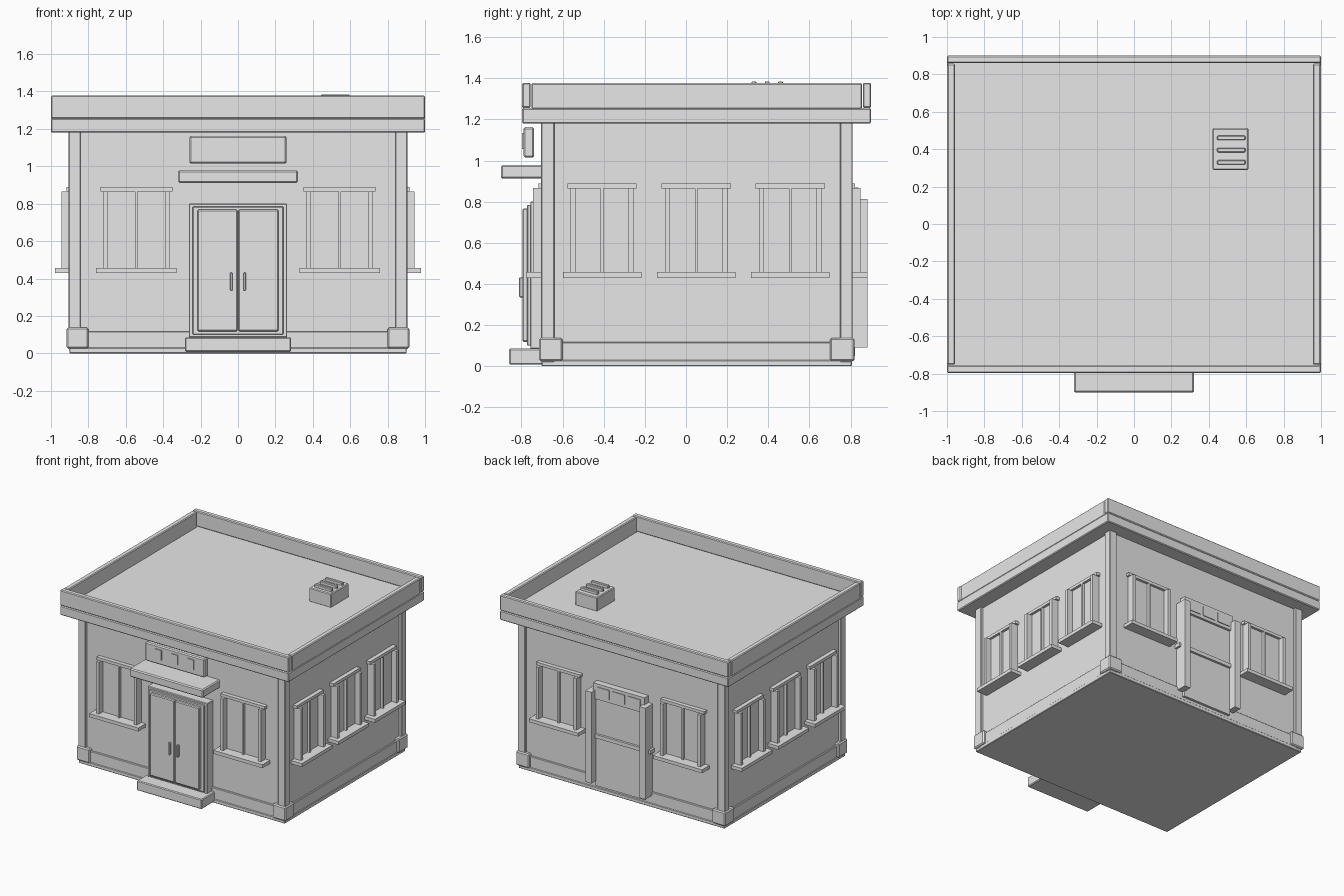
import bpy

# Remove the default cube only
old = bpy.data.objects.get("Cube")
if old:
    bpy.data.objects.remove(old, do_unlink=True)

GREY = (0.8, 0.8, 0.8, 1.0)
grey = bpy.data.materials.new("plain grey")
grey.use_nodes = True
grey.diffuse_color = GREY
grey.node_tree.nodes["Principled BSDF"].inputs["Base Color"].default_value = GREY


def box(name, x, y, z, bevel=0.004):
    """Bevelled block spanning the given (low, high) ranges."""
    bpy.ops.mesh.primitive_cube_add(size=1)
    ob = bpy.context.object
    ob.name = ob.data.name = name
    for v in ob.data.vertices:
        v.co = [(min(r) if c < 0 else max(r)) for c, r in zip(v.co, (x, y, z))]
    ob.data.materials.append(grey)
    if bevel:
        mod = ob.modifiers.new("soft edges", "BEVEL")
        mod.width = bevel
        mod.segments = 1
    return ob


# Outer planes of the four walls
FRONT, BACK, SIDE = -0.705, 0.81, 0.906


def wall_box(side, name, u, d, z, bevel=0):
    """Block on a wall: u runs along the wall, d is the distance outwards."""
    if side == "front":
        return box(name, u, [FRONT - k for k in d], z, bevel)
    if side == "back":
        return box(name, u, [BACK + k for k in d], z, bevel)
    s = 1 if side == "left" else -1
    return box(name, [s * (SIDE + k) for k in d], u, z, bevel)


def window(side, u, half):
    name = side + "_window_"
    wall_box(side, name + "glass", (u - half, u + half), (-0.04, -0.008), (0.44, 0.87))
    wall_box(side, name + "header", (u - half - 0.015, u + half + 0.015),
             (-0.04, 0.012), (0.865, 0.888))
    wall_box(side, name + "sill", (u - half - 0.038, u + half + 0.038),
             (-0.04, 0.072), (0.43, 0.457))
    for s in (-1, 1):
        wall_box(side, name + "jamb", (u + s * half, u + s * (half - 0.025)),
                 (-0.04, 0.038), (0.45, 0.866))
    wall_box(side, name + "mullion", (u - 0.007, u + 0.007), (-0.04, 0.012), (0.45, 0.866))


# Main body, plinth and corner pilasters
box("walls", (-0.885, 0.885), (-0.685, 0.79), (0.01, 1.2), 0)
box("foundation", (-0.902, 0.902), (-0.703, 0.806), (0, 0.03))
box("baseboard", (-0.898, 0.898), (-0.698, 0.802), (0.01, 0.118))
for s in (-1, 1):
    for y_post, y_foot in (((FRONT, -0.64), (-0.715, -0.6)), ((0.75, BACK), (0.7, 0.82))):
        box("corner_pilaster", (s * 0.842, s * SIDE), y_post, (0.02, 1.2))
        box("pilaster_foot", (s * 0.8, s * 0.916), y_foot, (0.025, 0.137), 0.008)

# Roof slab with a raised parapet
box("roof_slab", (-1, 1), (-0.797, 0.9), (1.18, 1.255), 0.006)
box("front_parapet", (-1, 1), (-0.797, -0.755), (1.256, 1.378), 0.006)
box("back_parapet", (-1, 1), (0.86, 0.9), (1.256, 1.378), 0.006)
for s in (-1, 1):
    box("side_parapet", (s * 0.957, s * 0.999), (-0.752, 0.857), (1.25, 1.376), 0.006)

# Rooftop vent with three slats
box("roof_vent", (0.42, 0.612), (0.288, 0.512), (1.25, 1.362), 0.006)
for y in (0.33, 0.395, 0.46):
    box("vent_slat", (0.445, 0.595), (y - 0.012, y + 0.012), (1.355, 1.385))

# Windows on every wall
for side in ("front", "back"):
    for u in (-0.543, 0.543):
        window(side, u, 0.177)
for side in ("left", "right"):
    for u in (-0.408, 0.05, 0.507):
        window(side, u, 0.153)

# Front entrance: step, stepped frame, two leaves and handles
box("front_step", (-0.284, 0.284), (-0.86, -0.69), (0.008, 0.086), 0.006)
box("entrance_frame", (-0.262, 0.262), (-0.757, -0.68), (0.085, 0.8))
box("entrance_inner_frame", (-0.242, 0.242), (-0.772, -0.68), (0.1, 0.785))
for s in (-1, 1):
    box("door_leaf", (s * 0.003, s * 0.216), (-0.795, -0.74), (0.118, 0.768), 0.006)
    box("door_handle", (s * 0.029, s * 0.043), (-0.812, -0.785), (0.335, 0.432))

# Canopy and sign box above the entrance
box("canopy", (-0.322, 0.322), (-0.9, -0.68), (0.912, 0.978), 0.008)
box("sign_box", (-0.26, 0.26), (-0.79, -0.738), (1.014, 1.162), 0.008)
for x in (-0.142, 0, 0.142):
    box("sign_plate", (x - 0.028, x + 0.028), (-0.797, -0.789), (1.057, 1.134), 0)

# Back service door with transom, jambs and rail
wall_box("back", "back_door", (-0.215, 0.215), (-0.04, 0.012), (0.05, 0.82))
wall_box("back", "back_door_transom", (-0.225, 0.225), (-0.04, 0.03), (0.745, 0.868))
for x in (-0.135, 0, 0.135):
    wall_box("back", "transom_pane", (x - 0.055, x + 0.055), (0.025, 0.036), (0.77, 0.845))
for s in (-1, 1):
    wall_box("back", "back_door_jamb", (s * 0.21, s * 0.262), (-0.02, 0.073), (0.09, 0.812))
wall_box("back", "back_door_rail", (-0.278, 0.278), (-0.04, 0.03), (0.435, 0.465))
